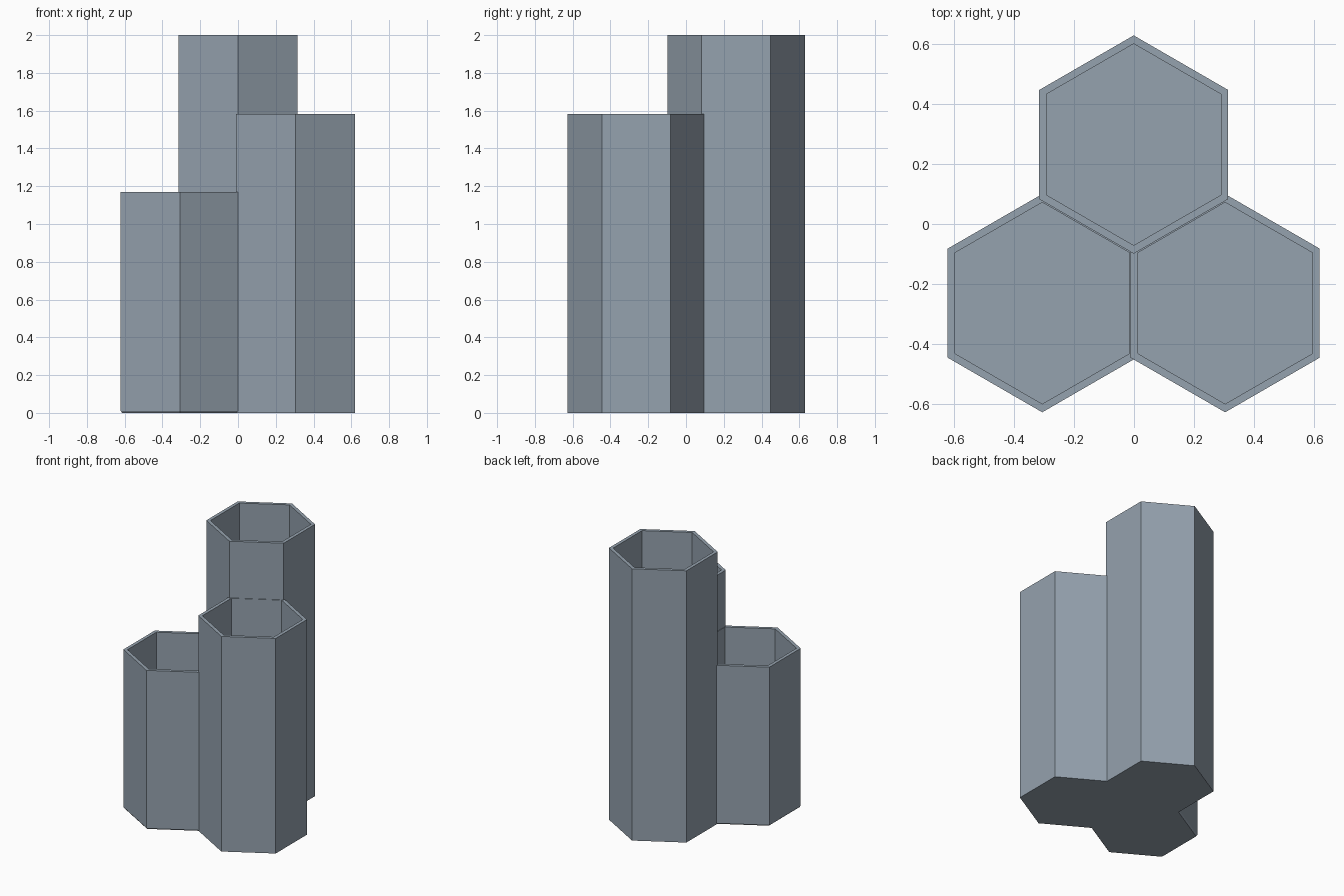
import bpy
import bmesh
from math import sin, cos, tau

cube = bpy.data.objects.get("Cube")
if cube:
    bpy.data.objects.remove(cube, do_unlink=True)

SIDES = 6
OUTER, INNER = 0.364, 0.336   # corner radii of the wall
FLOOR = 0.025

steel = bpy.data.materials.new("blue_grey")
steel.use_nodes = True
colour = (0.30, 0.36, 0.425, 1)
steel.diffuse_color = colour
steel.node_tree.nodes["Principled BSDF"].inputs["Base Color"].default_value = colour


def hex_cup(name, x, y, height, chamfer=0.0):
    """Open hexagonal tube with a floor, lofted from outside foot to inside floor."""
    profile = [(OUTER - 0.8 * chamfer, 0.0)]
    if chamfer:
        profile.append((OUTER, chamfer))
    profile += [(OUTER, height), (INNER, height), (INNER, FLOOR)]

    bm = bmesh.new()
    rings = []
    for r, z in profile:
        angles = [tau * (i / SIDES + 0.25) for i in range(SIDES)]
        rings.append([bm.verts.new((r * cos(a), r * sin(a), z)) for a in angles])
    for low, high in zip(rings, rings[1:]):
        for i in range(SIDES):
            j = (i + 1) % SIDES
            bm.faces.new((low[i], low[j], high[j], high[i]))
    bm.faces.new(rings[0][::-1])   # underside
    bm.faces.new(rings[-1])        # inside floor
    bmesh.ops.recalc_face_normals(bm, faces=bm.faces)

    mesh = bpy.data.meshes.new(name)
    bm.to_mesh(mesh)
    bm.free()
    mesh.materials.append(steel)
    obj = bpy.data.objects.new(name, mesh)
    obj.location = (x, y, 0)
    bpy.context.collection.objects.link(obj)
    return obj


# Three nested cups of stepped heights
hex_cup("tall_cup", -0.001, 0.265, 2.0)
hex_cup("middle_cup", 0.304, -0.264, 1.583)
hex_cup("short_cup", -0.306, -0.264, 1.17, chamfer=0.011)
